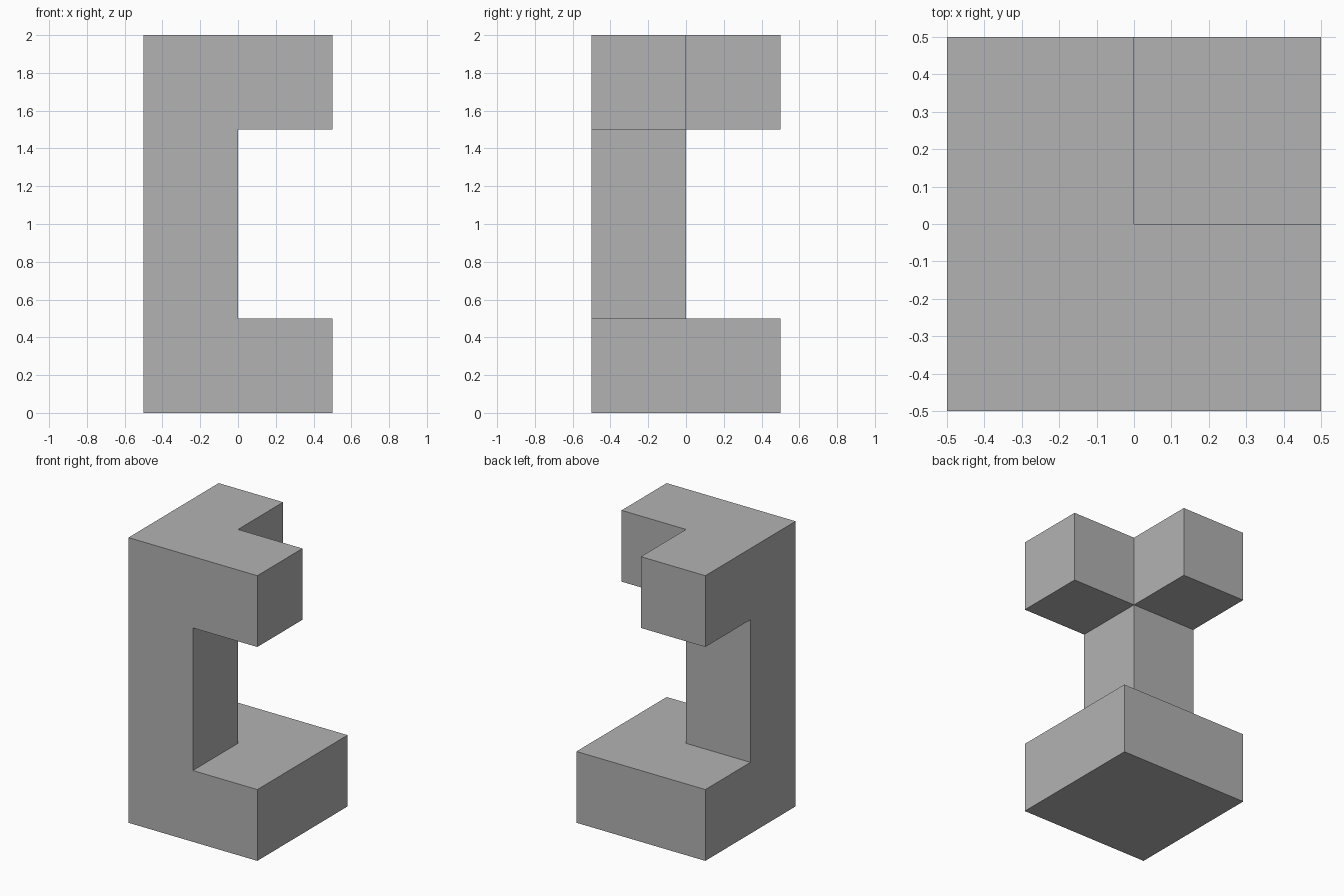
import bpy
import bmesh
import math
from mathutils import Vector

cube = bpy.data.objects.get("Cube")
if cube:
    bpy.data.objects.remove(cube, do_unlink=True)

grey = bpy.data.materials.new("mid_grey")
grey.use_nodes = True
colour = (0.448, 0.448, 0.448, 1.0)
grey.diffuse_color = colour
grey.node_tree.nodes["Principled BSDF"].inputs["Base Color"].default_value = colour

SIZE = 0.5  # edge of one building cell

# Full square base, corner column, L-shaped top
base = {(x, y, 0) for x in (-1, 0) for y in (-1, 0)}
column = {(-1, -1, z) for z in (1, 2)}
top = {(-1, -1, 3), (0, -1, 3), (-1, 0, 3)}
cells = base | column | top


def add_outer_faces(bm, cell):
    """Add the sides of a cell that do not touch another cell."""
    centre = Vector(cell) + Vector((0.5, 0.5, 0.5))
    for axis in range(3):
        for sign in (-1, 1):
            normal = Vector((0, 0, 0))
            normal[axis] = sign
            if tuple(int(c + n) for c, n in zip(cell, normal)) in cells:
                continue
            u = Vector((0, 0, 0))
            u[(axis + 1) % 3] = 0.5
            v = normal.cross(u)
            middle = centre + normal * 0.5
            corners = (-u - v, u - v, u + v, v - u)
            bm.faces.new([bm.verts.new((middle + c) * SIZE) for c in corners])


# One closed shell with large flat faces
bm = bmesh.new()
for cell in sorted(cells):
    add_outer_faces(bm, cell)
bmesh.ops.remove_doubles(bm, verts=bm.verts[:], dist=0.001)
bmesh.ops.dissolve_limit(bm, angle_limit=math.radians(1),
                         verts=bm.verts[:], edges=bm.edges[:])

mesh = bpy.data.meshes.new("block_column")
bm.to_mesh(mesh)
bm.free()
mesh.materials.append(grey)
bpy.context.collection.objects.link(bpy.data.objects.new("block_column", mesh))
